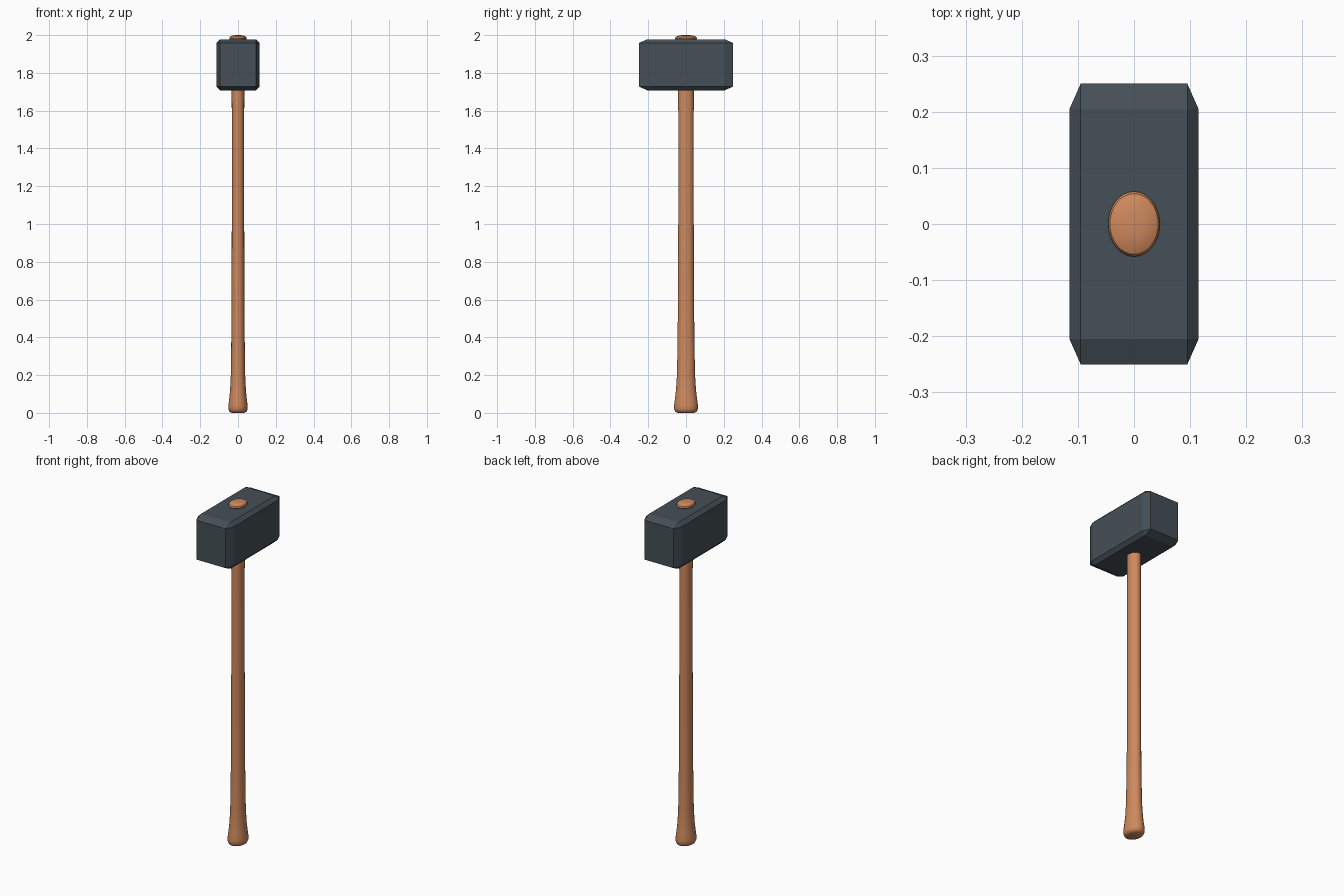
import bpy, bmesh
from math import cos, sin, tau

if "Cube" in bpy.data.objects:
    bpy.data.objects.remove(bpy.data.objects["Cube"])


def make_object(name, bm, color):
    bmesh.ops.recalc_face_normals(bm, faces=bm.faces)
    mesh = bpy.data.meshes.new(name)
    bm.to_mesh(mesh)
    bm.free()
    obj = bpy.data.objects.new(name, mesh)
    bpy.context.collection.objects.link(obj)
    mat = bpy.data.materials.new(name + "_material")
    mat.diffuse_color = color
    mat.use_nodes = True
    mat.node_tree.nodes["Principled BSDF"].inputs["Base Color"].default_value = mat.diffuse_color
    mesh.materials.append(mat)
    return obj


# Hammer head: box with flat chamfers, longer along the striking direction
HX, HY, HZ, CZ = 0.115, 0.25, 0.135, 1.843
C, CY = 0.02, 0.045
bm = bmesh.new()
for sx in (-1, 1):
    for sy in (-1, 1):
        for sz in (-1, 1):
            for x, y, z in ((HX, HY - CY, HZ - C),
                            (HX - C, HY, HZ - C),
                            (HX - C, HY - CY, HZ)):
                bm.verts.new((sx * x, sy * y, CZ + sz * z))
bmesh.ops.convex_hull(bm, input=bm.verts)
bmesh.ops.dissolve_limit(bm, angle_limit=0.01, verts=bm.verts, edges=bm.edges)
make_object("hammer_head", bm, (0.06, 0.08, 0.095, 1))

# Handle: oval sections (z, x radius, y radius) from flared grip to top cap
SECTIONS = [
    (0.0, 0.034, 0.043), (0.007, 0.046, 0.057), (0.02, 0.051, 0.063),
    (0.04, 0.051, 0.063), (0.07, 0.047, 0.059), (0.12, 0.042, 0.053),
    (0.2, 0.038, 0.048), (0.35, 0.036, 0.045), (0.55, 0.034, 0.043),
    (1.0, 0.033, 0.041), (1.6, 0.033, 0.041), (1.75, 0.034, 0.043),
    (1.95, 0.036, 0.045), (1.972, 0.042, 0.053), (1.983, 0.046, 0.058),
    (1.991, 0.043, 0.054), (1.997, 0.032, 0.040), (2.0, 0.015, 0.019),
]
SIDES = 32
bm = bmesh.new()
rings = [[bm.verts.new((rx * cos(tau * i / SIDES), ry * sin(tau * i / SIDES), z))
          for i in range(SIDES)] for z, rx, ry in SECTIONS]
for a, b in zip(rings, rings[1:]):
    for i in range(SIDES):
        j = (i + 1) % SIDES
        bm.faces.new((a[i], a[j], b[j], b[i]))
bm.faces.new(rings[0])
bm.faces.new(rings[-1])
handle = make_object("handle", bm, (0.62, 0.25, 0.11, 1))
bpy.context.view_layer.objects.active = handle
handle.select_set(True)
bpy.ops.object.shade_smooth_by_angle(angle=0.7)
